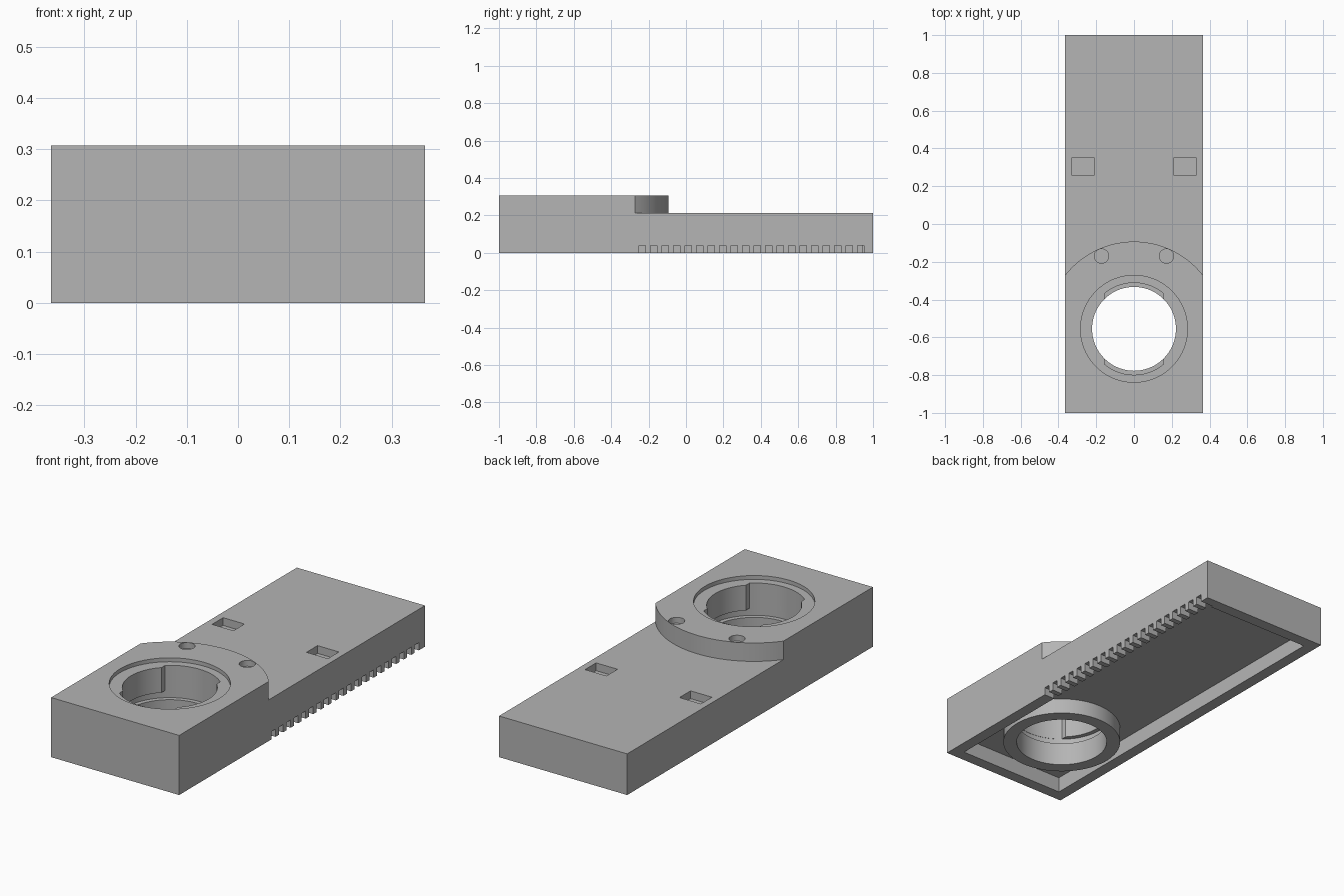
import bpy, bmesh, math

cube = bpy.data.objects.get("Cube")
if cube:
    bpy.data.objects.remove(cube, do_unlink=True)

HALF_W, TOP, DECK = 0.365, 0.307, 0.212
WALL, CEILING = 0.06, 0.08
BORE_Y, BORE_R = -0.555, 0.222
BOSS_R = 0.462

grey = bpy.data.materials.new("plain grey")
grey.use_nodes = True
grey.diffuse_color = (0.46, 0.46, 0.46, 1)
grey.node_tree.nodes["Principled BSDF"].inputs["Base Color"].default_value = grey.diffuse_color


def arc(r, start, end, steps, cx=0, cy=BORE_Y):
    """Points on an arc, angles in degrees, both ends included."""
    angles = [math.radians(start + (end - start) * i / steps) for i in range(steps + 1)]
    return [(cx + r * math.cos(a), cy + r * math.sin(a)) for a in angles]


def circle(r, cx=0, cy=BORE_Y, sides=72):
    return arc(r, 0, 360, sides, cx, cy)[:-1]


def rect(x0, x1, y0, y1):
    return [(x0, y0), (x1, y0), (x1, y1), (x0, y1)]


def prism(name, outlines, z0, z1):
    """Extrude one or more separate outlines from z0 to z1."""
    bm = bmesh.new()
    for pts in outlines:
        low = [bm.verts.new((x, y, z0)) for x, y in pts]
        high = [bm.verts.new((x, y, z1)) for x, y in pts]
        bm.faces.new(low)
        bm.faces.new(high)
        for i in range(len(pts)):
            j = (i + 1) % len(pts)
            bm.faces.new((low[i], low[j], high[j], high[i]))
    bmesh.ops.recalc_face_normals(bm, faces=bm.faces)
    mesh = bpy.data.meshes.new(name)
    bm.to_mesh(mesh)
    bm.free()
    mesh.materials.append(grey)
    obj = bpy.data.objects.new(name, mesh)
    bpy.context.collection.objects.link(obj)
    return obj


def cut(target, cutter):
    """Subtract the cutter, then remove it."""
    mod = target.modifiers.new("cut", 'BOOLEAN')
    mod.operation = 'DIFFERENCE'
    mod.solver = 'EXACT'
    mod.object = cutter
    bpy.context.view_layer.objects.active = target
    bpy.ops.object.modifier_apply(modifier=mod.name)
    bpy.data.objects.remove(cutter, do_unlink=True)


# Solid block
housing = prism("housing", [rect(-HALF_W, HALF_W, -1, 1)], 0, TOP)

# Lower deck behind the rounded boss
side = math.degrees(math.acos(0.4 / BOSS_R))
deck = arc(BOSS_R, side, 180 - side, 48) + [(-0.4, 1.1), (0.4, 1.1)]
cut(housing, prism("deck_cutter", [deck], DECK, 0.5))

# Hollow underside, leaving a round collar around the bore
inner = HALF_W - WALL
cavity = prism("cavity_cutter", [rect(-inner, inner, WALL - 1, 1 - WALL)], -0.1, CEILING)
cut(cavity, prism("collar_core", [circle(0.288)], -0.2, 0.2))
cut(housing, cavity)

# Bore with counterbore, twist-lock groove and two entry slots
cut(housing, prism("bore_cutter", [circle(BORE_R)], -0.1, 0.5))
cut(housing, prism("counterbore_cutter", [circle(0.283)], TOP - 0.02, 0.5))
cut(housing, prism("groove_cutter", [circle(0.245)], 0.12, 0.158))
slot_r, slot_half = 0.2435, 0.157
edge = math.degrees(math.acos(slot_half / slot_r))
slots = arc(slot_r, edge, 180 - edge, 20) + arc(slot_r, 180 + edge, 360 - edge, 20)
cut(housing, prism("slot_cutter", [slots], 0.15, 0.4))

# Round pin holes in the boss and square pockets in the deck
cut(housing, prism("pin_hole_cutter",
                   [circle(0.038, s * 0.172, -0.17, 32) for s in (-1, 1)], TOP - 0.03, 0.5))
cut(housing, prism("pocket_cutter",
                   [rect(x, x + 0.122, 0.26, 0.35) for x in (-0.33, 0.208)], DECK - 0.04, 0.5))

# Row of vent notches through the left wall
starts = [-0.25 + 0.0614 * i for i in range(20)]
cut(housing, prism("notch_cutter", [rect(0.29, 0.4, y, y + 0.034) for y in starts], -0.1, 0.04))

# Smooth round walls, crisp edges
bpy.ops.object.select_all(action='DESELECT')
housing.select_set(True)
bpy.context.view_layer.objects.active = housing
bpy.ops.object.shade_smooth_by_angle(angle=math.radians(25))
